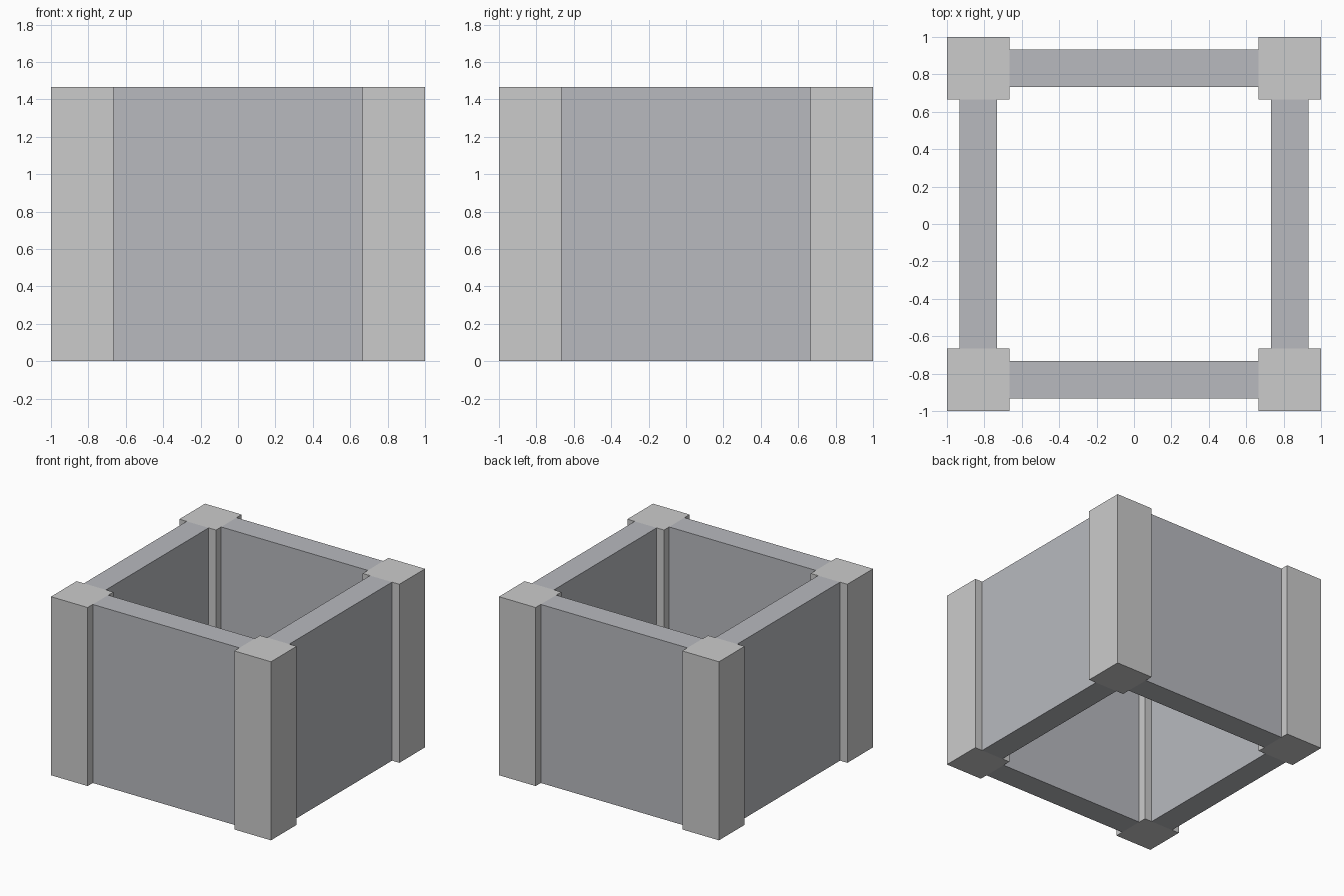
import bpy

if "Cube" in bpy.data.objects:
    bpy.data.objects.remove(bpy.data.objects["Cube"])

H = 1.467       # overall height
POST = 1 / 3    # square post width
WALL = 0.2      # wall thickness

wall_mat = bpy.data.materials.new("wall_grey")
wall_mat.diffuse_color = (0.48, 0.49, 0.52, 1)
wall_mat.use_nodes = True
wall_mat.node_tree.nodes["Principled BSDF"].inputs["Base Color"].default_value = wall_mat.diffuse_color


def box(name, x, y, sx, sy, mat=None):
    """Box of full height standing on the floor."""
    bpy.ops.mesh.primitive_cube_add(size=1, location=(x, y, H / 2))
    ob = bpy.context.object
    ob.name = name
    ob.scale = (sx, sy, H)
    bpy.ops.object.transform_apply(location=False, rotation=False, scale=True)
    if mat:
        ob.data.materials.append(mat)
    return ob


# Four square corner posts
c = 1 - POST / 2
for x, sx in ((-c, "left"), (c, "right")):
    for y, sy in ((-c, "front"), (c, "back")):
        box(f"{sy}_{sx}_post", x, y, POST, POST)

# Four wall panels, centred on the posts and spanning between them
span = 2 - 2 * POST
for s, fb, lr in ((-1, "front", "left"), (1, "back", "right")):
    box(f"{fb}_wall", 0, s * c, span, WALL, wall_mat)
    box(f"{lr}_wall", s * c, 0, WALL, span, wall_mat)
